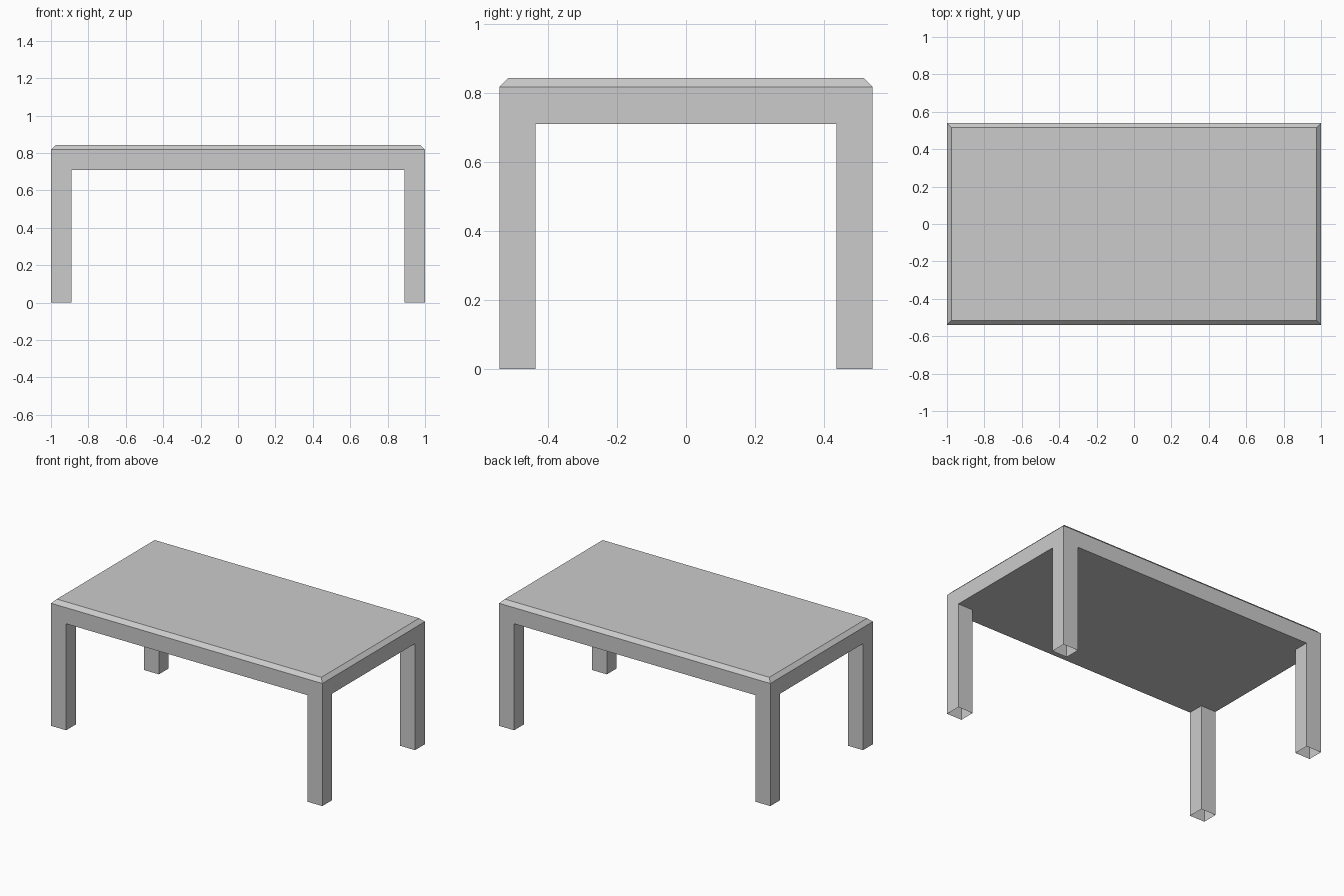
import bpy, bmesh
from mathutils import Vector

if "Cube" in bpy.data.objects:
    bpy.data.objects.remove(bpy.data.objects["Cube"])

HX, HY = 1.0, 0.54            # half size of the top
Z_UNDER, Z_TOP = 0.71, 0.842  # slab underside and top
LEG_X, LEG_Y = 0.889, 0.436   # inner sides of the legs
CHAMFER = 0.025

bm = bmesh.new()

# Slab
bmesh.ops.create_cube(bm, size=1)
for v in bm.verts:
    v.co = Vector((v.co.x * 2 * HX, v.co.y * 2 * HY, Z_TOP if v.co.z > 0 else Z_UNDER))

# Chamfered rim around the top
rim = [e for e in bm.edges if all(v.co.z > Z_TOP - 1e-4 for v in e.verts)]
bmesh.ops.bevel(bm, geom=rim, offset=CHAMFER, offset_type='OFFSET', segments=1,
                affect='EDGES', profile=0.5)

# Mark out the leg footprints
for axis, pos in ((Vector((1, 0, 0)), LEG_X), (Vector((0, 1, 0)), LEG_Y)):
    for s in (-1, 1):
        bmesh.ops.bisect_plane(bm, geom=bm.verts[:] + bm.edges[:] + bm.faces[:],
                               plane_co=axis * pos * s, plane_no=axis)

# Hollow legs, open at the foot, drawn down from the corner openings
corners = []
for f in bm.faces:
    c = f.calc_center_median()
    if c.z < Z_UNDER + 1e-4 and abs(c.x) > LEG_X and abs(c.y) > LEG_Y:
        corners.append(f)
bmesh.ops.delete(bm, geom=corners, context='FACES_ONLY')
openings = [e for e in bm.edges if e.is_boundary]
legs = bmesh.ops.extrude_edge_only(bm, edges=openings)
for v in legs["geom"]:
    if isinstance(v, bmesh.types.BMVert):
        v.co.z = 0

bmesh.ops.recalc_face_normals(bm, faces=bm.faces[:])
mesh = bpy.data.meshes.new("table")
bm.to_mesh(mesh)
bm.free()
table = bpy.data.objects.new("table", mesh)
bpy.context.collection.objects.link(table)
